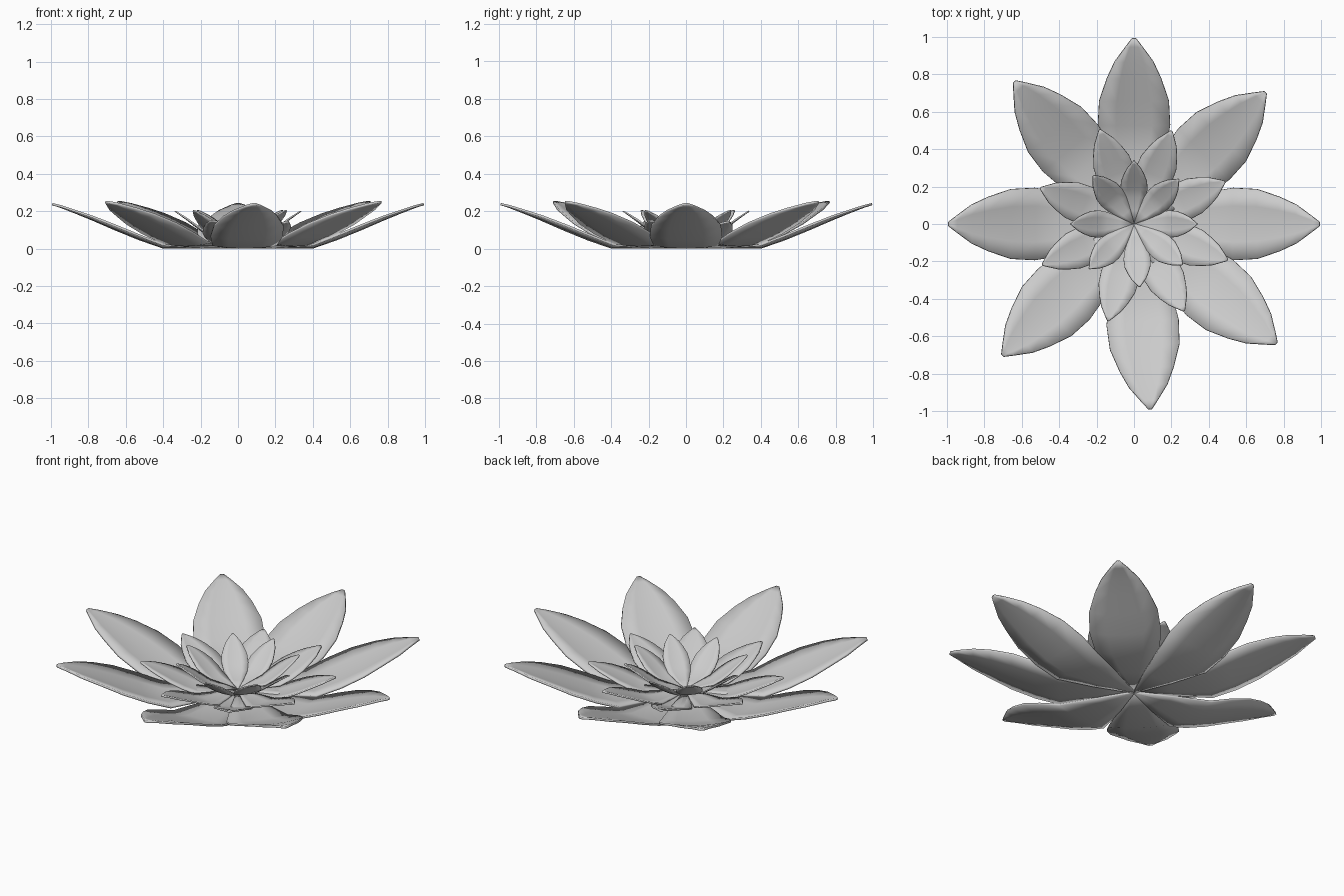
import bpy
import math
from mathutils import Matrix

cube = bpy.data.objects.get("Cube")
if cube:
    bpy.data.objects.remove(cube, do_unlink=True)

grey = bpy.data.materials.new("petal grey")
grey.use_nodes = True
grey.diffuse_color = (0.6, 0.6, 0.6, 1)
grey.node_tree.nodes["Principled BSDF"].inputs["Base Color"].default_value = (0.6, 0.6, 0.6, 1)

# Petal stations from base to tip: distance, half width, height, edge lift
STATIONS = [
    (0.0, 0.004, 0.0, 0.0), (0.2, 0.095, 0.0, 0.005), (0.4, 0.172, 0.0, 0.014),
    (0.53, 0.194, 0.045, 0.02), (0.66, 0.187, 0.098, 0.02), (0.78, 0.146, 0.15, 0.015),
    (0.87, 0.104, 0.187, 0.008), (0.95, 0.045, 0.218, 0.003), (0.995, 0.01, 0.232, 0.0),
]
ACROSS = [-1, -0.5, 0, 0.5, 1]


def make_petal(name, angle, scale, tilt, lift):
    """Cupped, pointed petal growing from the centre towards the given angle."""
    n = len(ACROSS)
    verts = [(s, w * t, z + cup * t * t) for s, w, z, cup in STATIONS for t in ACROSS]
    faces = [(r * n + c, (r + 1) * n + c, (r + 1) * n + c + 1, r * n + c + 1)
             for r in range(len(STATIONS) - 1) for c in range(n - 1)]
    mesh = bpy.data.meshes.new(name)
    mesh.from_pydata(verts, [], faces)
    mesh.transform(Matrix.Translation((0, 0, lift))
                   @ Matrix.Rotation(math.radians(angle), 4, "Z")
                   @ Matrix.Rotation(math.radians(-tilt), 4, "Y")
                   @ Matrix.Scale(scale, 4))
    mesh.materials.append(grey)
    mesh.shade_smooth()
    petal = bpy.data.objects.new(name, mesh)
    bpy.context.collection.objects.link(petal)
    # Thin body with soft rims
    solid = petal.modifiers.new("thickness", "SOLIDIFY")
    solid.thickness = 0.012 * math.sqrt(scale)
    solid.offset = 1


# Slightly uneven spacing of the petals in each ring
MAIN = [0, 45, 90, 130, 180, 225, 275, 320]
BETWEEN = [25, 68, 110, 159, 204, 255, 300, 339]

# Rings: name, angles, scale, tilt, base height
for ring, angles, scale, tilt, lift in [
    ("outer_petal", MAIN, 1.0, 0, 0.0),
    ("middle_petal", BETWEEN, 0.54, 0, 0.014),
    ("inner_petal", MAIN, 0.374, 14.4, 0.02),
]:
    for i, angle in enumerate(angles):
        # Diagonal petals rest just above their neighbours
        raised = 0.012 * scale * (i % 2)
        make_petal(f"{ring}_{i + 1}", angle, scale, tilt, lift + raised)
